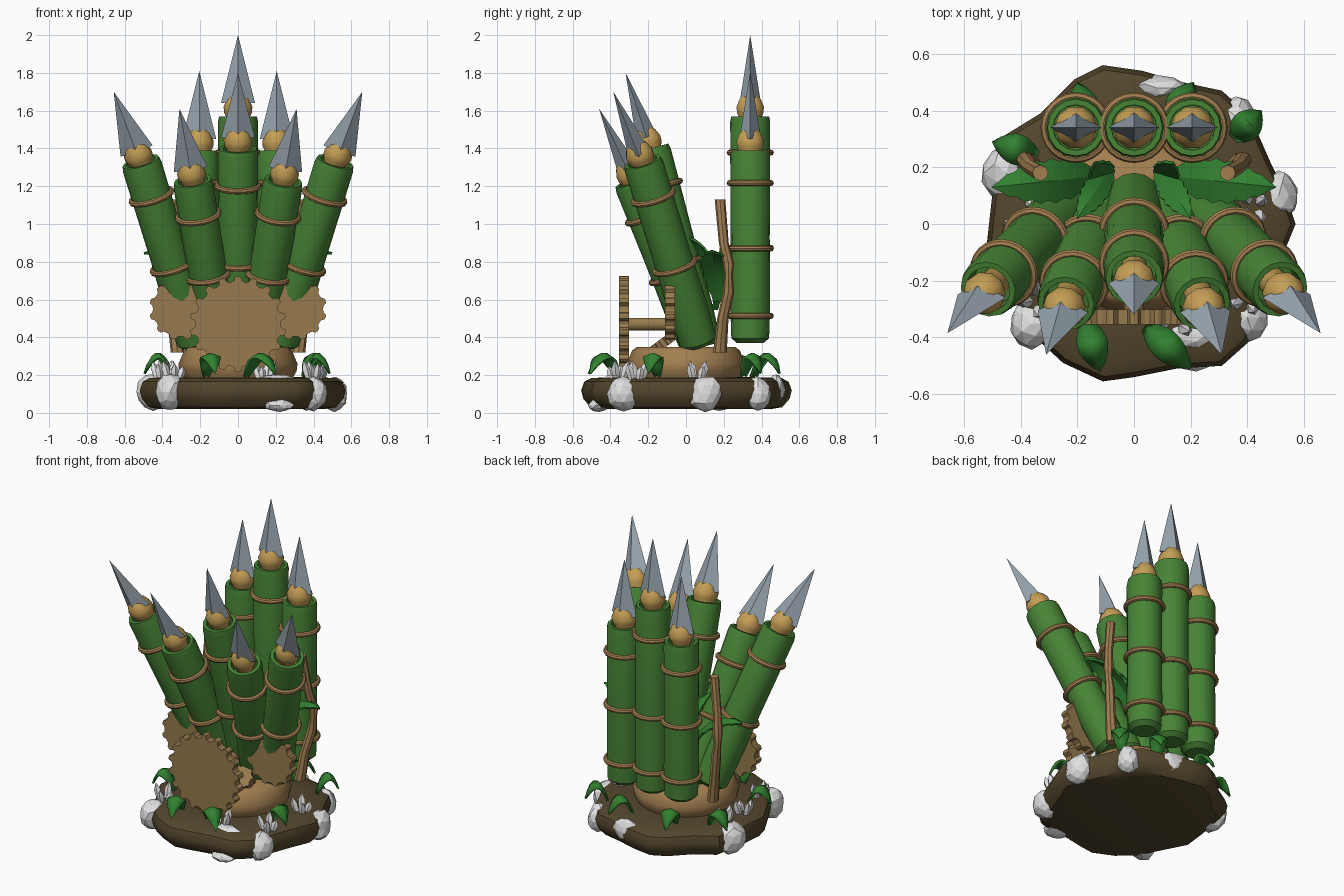
import bpy, bmesh, random
from math import sin, cos, pi, radians
from mathutils import Vector, Matrix

random.seed(4)
if "Cube" in bpy.data.objects:
    bpy.data.objects.remove(bpy.data.objects["Cube"])


def material(name, rgb):
    m = bpy.data.materials.new(name)
    m.use_nodes = True
    m.diffuse_color = (*rgb, 1)
    bsdf = m.node_tree.nodes["Principled BSDF"]
    bsdf.inputs["Base Color"].default_value = (*rgb, 1)
    bsdf.inputs["Roughness"].default_value = 0.8
    return m


BAMBOO = material("bamboo green", (0.063, 0.23, 0.036))
LEAF = material("leaf green", (0.032, 0.22, 0.03))
SOIL = material("soil brown", (0.088, 0.062, 0.026))
WOOD = material("gear wood", (0.31, 0.195, 0.075))
ROPE = material("rope brown", (0.36, 0.21, 0.08))
TAN = material("tan binding", (0.55, 0.34, 0.09))
METAL = material("grey metal", (0.31, 0.37, 0.42))
STONE = material("white stone", (0.75, 0.75, 0.75))


def finish(bm, name, mat, matrix=Matrix(), smooth=True):
    bmesh.ops.recalc_face_normals(bm, faces=bm.faces[:])
    me = bpy.data.meshes.new(name)
    bm.to_mesh(me)
    bm.free()
    me.materials.append(mat)
    ob = bpy.data.objects.new(name, me)
    bpy.context.collection.objects.link(ob)
    ob.matrix_world = matrix
    if smooth:
        bpy.ops.object.select_all(action="DESELECT")
        ob.select_set(True)
        bpy.context.view_layer.objects.active = ob
        bpy.ops.object.shade_smooth_by_angle(angle=radians(40))
    return ob


def loft(bm, rings, closed=False):
    """Skin a list of point rings; cap the ends or join them."""
    vs = [[bm.verts.new(p) for p in ring] for ring in rings]
    n = len(vs[0])
    pairs = list(zip(vs, vs[1:])) + ([(vs[-1], vs[0])] if closed else [])
    for a, b in pairs:
        for i in range(n):
            j = (i + 1) % n
            bm.faces.new((a[i], a[j], b[j], b[i]))
    if not closed:
        bm.faces.new(vs[0][::-1])
        bm.faces.new(vs[-1])


def circle(r, z, n):
    return [(r * cos(2 * pi * i / n), r * sin(2 * pi * i / n), z) for i in range(n)]


def lathe(name, mat, profile, n, matrix=Matrix(), closed=False):
    bm = bmesh.new()
    loft(bm, [circle(r, z, n) for r, z in profile], closed)
    return finish(bm, name, mat, matrix)


def along(origin, direction):
    q = Vector((0, 0, 1)).rotation_difference(Vector(direction).normalized())
    return Matrix.Translation(origin) @ q.to_matrix().to_4x4()


# Bamboo tube with rope rings and a spear standing in its mouth
def launcher(name, bottom, top, tip, ring_spots):
    bottom, top, tip = Vector(bottom), Vector(top), Vector(tip)
    axis = top - bottom
    length = axis.length
    m = along(bottom, axis)
    lathe(name + "_tube", BAMBOO,
          [(0.07, 0), (0.1, 0.025), (0.106, 0.2), (0.103, length * 0.5), (0.106, length - 0.03),
           (0.1, length), (0.08, length), (0.078, length - 0.1)], 16, m)
    for s in ring_spots:
        ring = [(0.109 + 0.016 * cos(k * pi / 4), length * s + 0.016 * sin(k * pi / 4)) for k in range(8)]
        lathe(name + "_rope_ring", ROPE, ring, 24, m, closed=True)
    # spear: shaft, round binding and flattened four-sided blade
    m = along(top, tip - top)
    reach = (tip - top).length
    lathe(name + "_spear_binding", TAN,
          [(0.05, -0.1), (0.055, -0.02), (0.074, 0.02), (0.076, 0.05), (0.06, 0.09), (0.035, 0.115)], 10, m)
    bm = bmesh.new()
    base = [bm.verts.new(p) for p in ((0.09, 0, reach - 0.36), (0, 0.055, reach - 0.35),
                                      (-0.09, 0, reach - 0.36), (0, -0.055, reach - 0.35))]
    point = bm.verts.new((0, 0, reach))
    for i in range(4):
        bm.faces.new((base[i], base[(i + 1) % 4], point))
    bm.faces.new(base[::-1])
    finish(bm, name + "_spear_blade", METAL, m, smooth=False)


launcher("back_middle", (0, 0.34, 0.37), (0, 0.34, 1.57), (0, 0.34, 2.0), (0.12, 0.42, 0.84))
launcher("front_middle", (0, 0.09, 0.35), (0, -0.19, 1.4), (0, -0.32, 1.8), (0.42, 0.81))
for s, side in ((1, "left"), (-1, "right")):
    launcher("back_" + side, (s * 0.205, 0.34, 0.37), (s * 0.205, 0.34, 1.39),
             (s * 0.205, 0.34, 1.81), (0.14, 0.49, 0.83))
    launcher("inner_" + side, (s * 0.1, 0.07, 0.35), (s * 0.24, -0.28, 1.23),
             (s * 0.31, -0.46, 1.61), (0.43, 0.79))
    launcher("outer_" + side, (s * 0.22, 0.07, 0.36), (s * 0.515, -0.23, 1.33),
             (s * 0.658, -0.385, 1.7), (0.43, 0.81))


# Toothed wheels, built flat and stood up by their matrix
def gear(name, centre, axis, radius, teeth, thick):
    outline = []
    for i in range(teeth):
        for step, r in ((0, 0.88), (0.22, 0.9), (0.34, 0.99), (0.5, 1.0), (0.66, 0.99), (0.78, 0.9)):
            a = 2 * pi * (i + step) / teeth
            outline.append((radius * r * cos(a), radius * r * sin(a)))
    bm = bmesh.new()
    loft(bm, [[(x, y, z) for x, y in outline] for z in (-thick / 2, thick / 2)])
    finish(bm, name, WOOD, along(centre, axis), smooth=False)


gear("big_gear", (0, -0.328, 0.47), (0, -1, 0), 0.255, 18, 0.052)
for s in (1, -1):
    gear("small_gear", (s * 0.305, -0.085, 0.55), (0, -1, 0), 0.165, 12, 0.052)
    gear("tilted_gear", (s * 0.1, -0.12, 0.37), (0, -0.6, 0.8), 0.09, 10, 0.05)
lathe("gear_axle", WOOD, [(0.035, 0), (0.035, 0.3)], 10, along((0, -0.03, 0.47), (0, -1, 0)))

# Soil base with an irregular outline
outline = [(0.57, 0), (0.53, 0.12), (0.48, 0.22), (0.41, 0.38), (0.31, 0.47), (0.17, 0.5), (0.03, 0.54),
           (-0.11, 0.56), (-0.21, 0.51), (-0.33, 0.39), (-0.46, 0.31), (-0.5, 0.1), (-0.52, -0.08),
           (-0.41, -0.29), (-0.37, -0.38), (-0.25, -0.49), (-0.11, -0.555), (0, -0.54), (0.15, -0.51),
           (0.31, -0.5), (0.4, -0.42), (0.46, -0.28), (0.5, -0.17)]
bm = bmesh.new()
loft(bm, [[(x * k, y * k, z) for x, y in outline] for k, z in
          ((0.8, 0.02), (0.91, 0.03), (0.98, 0.075), (1, 0.12), (0.97, 0.165), (0.9, 0.185), (0.6, 0.19))])
finish(bm, "soil_base", SOIL)

# Round wooden plinth
lathe("plinth", ROPE, [(0.28, 0.17), (0.31, 0.22), (0.315, 0.26), (0.285, 0.33), (0.26, 0.35)], 20)

# Crooked wooden poles, pinched at the middle
for s in (1, -1):
    bm = bmesh.new()
    path = ((0.32, 0.18, 0.32, 0.036), (0.345, 0.195, 0.5, 0.03), (0.375, 0.225, 0.64, 0.03),
            (0.385, 0.225, 0.73, 0.022), (0.385, 0.225, 0.79, 0.03), (0.365, 0.2, 0.9, 0.026),
            (0.33, 0.18, 1.13, 0.028))
    loft(bm, [[(s * x + px, y + py, z) for px, py, _ in circle(r, 0, 8)] for x, y, z, r in path])
    finish(bm, "crooked_pole", ROPE)


# Arched, creased leaf from a base point to a tip
def leaf(name, start, tip, half_width, arch, steps=7, notch=0.0):
    start, tip = Vector(start), Vector(tip)
    side = (tip - start).cross(Vector((0, 0, 1))).normalized()
    bm = bmesh.new()
    rows = []
    for i in range(steps + 1):
        t = i / steps
        mid = start.lerp(tip, t) + Vector((0, 0, arch * 4 * t * (1 - t)))
        w = half_width * (sin(pi * min(1, t * 0.92 + 0.08)) ** 0.8 if t < 1 else 0.02)
        w *= 1 - notch * (i % 2)
        rows.append([bm.verts.new(mid + side * w * k - Vector((0, 0, abs(k) * w * 0.4))) for k in (-1, 0, 1)])
    for a, b in zip(rows, rows[1:]):
        for k in (0, 1):
            bm.faces.new((a[k], a[k + 1], b[k + 1], b[k]))
    ob = finish(bm, name, LEAF, smooth=not notch)
    ob.modifiers.new("thickness", "SOLIDIFY").thickness = 0.012


# Drooping leaves round the base: where they sprout and which way they point
for x, y, dx, dy in ((-0.17, -0.34, 0.05, -0.18), (0.04, -0.36, 0.16, -0.15), (-0.35, -0.14, -0.15, -0.03),
                     (0.35, -0.15, 0.14, -0.05), (-0.34, 0.24, -0.16, 0.05), (0.13, 0.36, 0.08, 0.14),
                     (-0.16, 0.34, -0.04, 0.16), (0.35, 0.3, 0.1, 0.1)):
    leaf("ground_leaf", (x, y, 0.2), (x + dx, y + dy, 0.21), 0.055, 0.115)

# Large fronds between the two rows of tubes
for s in (1, -1):
    leaf("side_frond", (s * 0.12, 0.17, 0.6), (s * 0.5, 0.13, 0.85), 0.08, 0.1, 14, 0.15)
    leaf("inner_frond", (s * 0.08, 0.2, 0.6), (s * 0.2, 0.02, 0.93), 0.05, 0.08, 14, 0.15)
    leaf("upright_frond", (s * 0.1, 0.16, 0.55), (s * 0.14, 0.22, 0.98), 0.05, 0.0, 10, 0.15)

# White stones set in the rim and the ground
for x, y, z, sx, sy, sz in ((-0.36, -0.35, 0.11, 0.08, 0.09, 0.1), (-0.45, 0.18, 0.11, 0.09, 0.1, 0.1),
                            (0.51, 0.1, 0.1, 0.075, 0.09, 0.1), (0.08, 0.48, 0.13, 0.1, 0.045, 0.075),
                            (0.2, -0.39, 0.17, 0.1, 0.05, 0.035), (0.4, -0.33, 0.1, 0.08, 0.09, 0.09),
                            (0.22, -0.46, 0.04, 0.08, 0.06, 0.035), (0.36, 0.38, 0.1, 0.07, 0.07, 0.09)):
    bm = bmesh.new()
    bmesh.ops.create_icosphere(bm, subdivisions=2, radius=1)
    for v in bm.verts:
        v.co *= random.uniform(0.9, 1.06)
        v.co = Vector((v.co.x * sx, v.co.y * sy, v.co.z * sz))
    finish(bm, "white_stone", STONE, Matrix.Translation((x, y, z)), smooth=False)

# Small clusters of pale spikes
for x, y in ((-0.34, -0.27), (0.14, -0.36), (0.4, -0.26), (-0.4, -0.02), (-0.36, 0.12), (0.42, 0.06)):
    for k in range(4):
        a = k * pi / 2 + x * 9
        h = 0.1 - 0.015 * (k % 3)
        lathe("pale_spike", STONE, [(0.018, 0), (0.022, h * 0.6), (0.002, h)], 5,
              along((x + 0.03 * cos(a), y + 0.03 * sin(a), 0.18), (0.3 * cos(a), 0.3 * sin(a), 1)))
